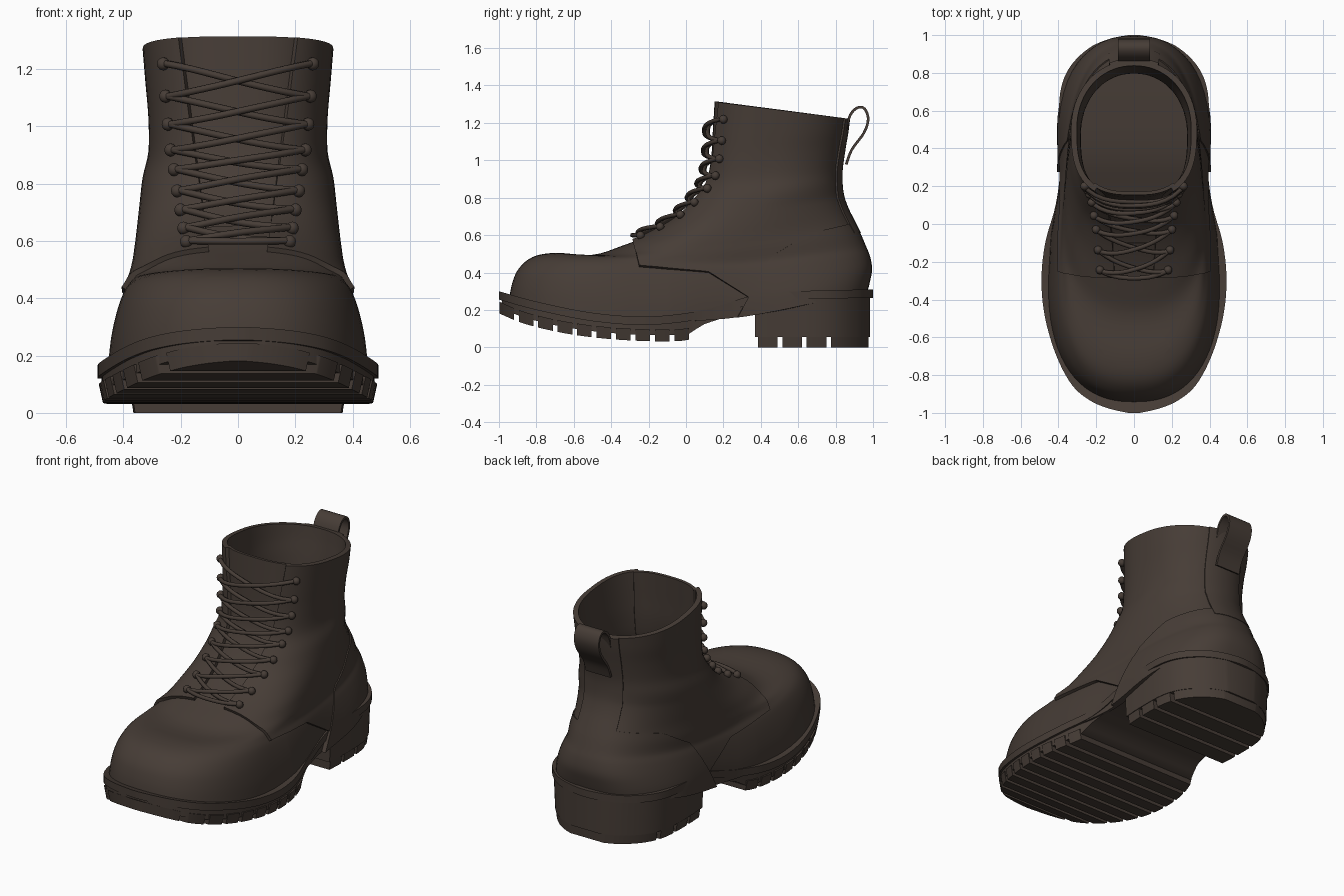
import bpy, bmesh, math
from mathutils import Vector

if "Cube" in bpy.data.objects:
    bpy.data.objects.remove(bpy.data.objects["Cube"])

leather = bpy.data.materials.new("dark_brown_leather")
leather.diffuse_color = (0.062, 0.046, 0.037, 1)
leather.use_nodes = True
leather.node_tree.nodes["Principled BSDF"].inputs["Base Color"].default_value = leather.diffuse_color


def catmull(pts, t):
    """Smooth interpolation through a list of tuples, t in index units."""
    n = len(pts) - 1
    t = min(max(t, 0), n)
    i = min(int(t), n - 1)
    f = t - i
    p0, p1, p2, p3 = (pts[min(max(k, 0), n)] for k in (i - 1, i, i + 1, i + 2))
    return [0.5 * (2 * b + (c - a) * f + (2 * a - 5 * b + 4 * c - d) * f * f
                   + (3 * b - a - 3 * c + d) * f ** 3) for a, b, c, d in zip(p0, p1, p2, p3)]


def dense(pts, n=5):
    return [catmull(pts, k / n) for k in range((len(pts) - 1) * n + 1)]


def lerp_table(table, y):
    for (y0, v0), (y1, v1) in zip(table, table[1:]):
        if y <= y1:
            return v0 + (v1 - v0) * (y - y0) / max(y1 - y0, 1e-6)
    return table[-1][1]


def finish(name, bm, thick=0):
    me = bpy.data.meshes.new(name)
    bm.to_mesh(me)
    bm.free()
    ob = bpy.data.objects.new(name, me)
    bpy.context.collection.objects.link(ob)
    me.materials.append(leather)
    bpy.ops.object.select_all(action='DESELECT')
    ob.select_set(True)
    bpy.context.view_layer.objects.active = ob
    if thick:
        m = ob.modifiers.new("thickness", 'SOLIDIFY')
        m.thickness, m.offset = thick, -1
        bpy.ops.object.modifier_apply(modifier=m.name)
    bpy.ops.object.shade_smooth_by_angle(angle=math.radians(40))
    return ob


# ---- upper surface: tilted rings (front y,z, back y,z, widest y, half width, sag)
RINGS = [
    (-.945, .26, .945, .30, -.30, .455, .14), (-.93, .34, .96, .36, -.30, .445, .11),
    (-.895, .42, .97, .42, -.30, .425, .09), (-.82, .483, .96, .48, -.26, .40, .08),
    (-.70, .505, .94, .53, -.18, .375, .07), (-.50, .495, .91, .60, 0, .36, .035),
    (-.35, .54, .88, .66, .12, .345, .02), (-.20, .60, .845, .73, .25, .335, .01),
    (-.06, .68, .82, .80, .35, .325, 0), (.03, .77, .81, .87, .42, .315, 0),
    (.10, .87, .81, .95, .46, .295, 0), (.13, 1.0, .825, 1.06, .48, .295, 0),
    (.14, 1.15, .84, 1.15, .5, .305, 0), (.15, 1.315, .85, 1.225, .5, .315, 0)]


def exponent(t, back):
    low = max(0, 1 - t / 8)
    return 2.1 + 0.9 * low if back else 2.4 + .4 * max(0, min(1, (t - 7) / 4))


def surf(a, t):
    yf, zf, yb, zb, yc, w, sag = catmull(RINGS, t)
    c, s = math.cos(a), math.sin(a)
    n = exponent(t, c < 0)
    y = yc + (yf - yc if c > 0 else yb - yc) * abs(c) ** (2 / n)
    x = math.copysign(w * abs(s) ** (2 / n), s)
    x *= 1 - .13 * max(0, 1 - t / 6) * math.exp(-((y - .28) / .27) ** 2)
    f = (y - yf) / (yb - yf)
    return Vector((x, y, zf + (zb - zf) * f - sag * math.sin(math.pi * f)))


def on_front(x, t, off):
    """Point on the front of the upper at width x, lifted off the surface."""
    w = catmull(RINGS, t)[5]
    a = math.copysign(math.asin((abs(x) / w) ** (exponent(t, False) / 2)), x)
    n = (surf(a + .04, t) - surf(a - .04, t)).cross(surf(a, t + .05) - surf(a, t - .05))
    return surf(a, t) + n.normalized() * off


COLS, ROWS = 72, 52
shell = bmesh.new()
grid = [[shell.verts.new(surf(2 * math.pi * j / COLS, 13 * i / ROWS)) for j in range(COLS)]
        for i in range(ROWS + 1)]
for i in range(ROWS):
    for j in range(COLS):
        k = (j + 1) % COLS
        shell.faces.new((grid[i][j], grid[i][k], grid[i + 1][k], grid[i + 1][j]))


def line(y0, z0, y1, z1):
    return Vector((0, y0, z0)), Vector((0, z0 - z1, y1 - y0))


def above(pl, c):
    return (c - pl[0]).dot(pl[1]) > 0


def patch(name, cuts, keep, off, thick):
    """Leather panel: part of the shell cut along planes, lifted and thickened."""
    bm = shell.copy()
    for co, no in cuts:
        bmesh.ops.bisect_plane(bm, geom=bm.verts[:] + bm.edges[:] + bm.faces[:],
                               dist=1e-4, plane_co=co, plane_no=no)
    bad = [f for f in bm.faces if not keep(f.calc_center_median())]
    bmesh.ops.delete(bm, geom=bad, context='FACES')
    bm.normal_update()
    for v, n in [(v, v.normal.copy()) for v in bm.verts]:
        v.co += n * off
    finish(name, bm, thick)


def flat_x(x):
    return Vector((x, 0, 0)), Vector((1, 0, 0))


# vamp and lower upper
v1, v2 = line(-.1, 0, -.1, 1), line(0, .5, 1, .5)
patch("vamp", [v1, v2], lambda c: c.y < -.1 or c.z < .5, 0, .02)
# tongue
patch("tongue", [v1, flat_x(.22), flat_x(-.22)],
      lambda c: abs(c.x) < .22 and -.1 < c.y < .4, -.003, .018)
# quarters with open lacing gap
qa, qb, qc = line(-.25, .43, -.28, .56), line(-.25, .43, .12, .40), line(.12, .40, .33, .27)
gap = [(Vector((s * .1, 0, .55)), Vector((s, 0, -.13))) for s in (1, -1)]
patch("quarters", [qa, qb, qc] + gap,
      lambda c: not above(qa, c) and (above(qb, c) or above(qc, c))
      and (c.y > .45 or abs(c.x) > .1 + .13 * (c.z - .55)), .018, .03)
# heel counter
cs = [line(.33, .26, .46, .49), line(.46, .49, .65, .605), line(.65, .605, .95, .67)]
patch("heel_counter", cs, lambda c: not any(above(p, c) for p in cs), .025, .025)
# back strip
b = line(0, .6, 1, .6)
patch("back_strip", [b, flat_x(.12), flat_x(-.12)],
      lambda c: abs(c.x) < .12 and c.y > .6 and c.z > .6, .028, .02)
shell.free()

# ---- pull loop at the back
bm = bmesh.new()
loop = dense([(.85, .98), (.88, 1.06), (.945, 1.15), (.967, 1.22), (.95, 1.27),
              (.92, 1.275), (.885, 1.24), (.86, 1.16)], 4)
pairs = [[bm.verts.new((x, y, z)) for x in (-.085, .085)] for y, z in loop]
for p, q in zip(pairs, pairs[1:]):
    bm.faces.new((p[0], p[1], q[1], q[0]))
finish("pull_loop", bm, .014)

# ---- sole: plan outline and height curves
OUTLINE = dense([(-1, .03), (-.975, .14), (-.93, .24), (-.85, .33), (-.7, .41), (-.5, .47),
                 (-.3, .49), (-.1, .47), (.1, .415), (.3, .39), (.5, .397), (.7, .39),
                 (.83, .34), (.93, .24), (.98, .13), (1, .03)])
TOP = dense([(-1, .30), (-.8, .245), (-.5, .185), (-.2, .165), (.1, .2), (.35, .275),
             (.6, .3), (1, .31)])
BASE = dense([(-1, .215), (-.85, .155), (-.6, .1), (-.3, .07), (0, .07), (.1, .125),
              (.35, .18), (1, .2)])


def top(y):
    return lerp_table(TOP, y)


def base(y):
    return lerp_table(BASE, y)


def slab(name, y0, y1, zt, zb, inset=0, taper=0):
    bm = bmesh.new()
    ys = [y0] + [p[0] for p in OUTLINE if y0 + .002 < p[0] < y1 - .002] + [y1]
    secs = []
    for y in ys:
        w = max(lerp_table(OUTLINE, y) - inset, .02)
        wb = max(w - taper, .015)
        secs.append([bm.verts.new(p) for p in ((-w, y, zt(y)), (w, y, zt(y)),
                                               (wb, y, zb(y)), (-wb, y, zb(y)))])
    for p, q in zip(secs, secs[1:]):
        for k in range(4):
            bm.faces.new((p[k], p[(k + 1) % 4], q[(k + 1) % 4], q[k]))
    bm.faces.new(secs[0])
    bm.faces.new(secs[-1])
    bmesh.ops.recalc_face_normals(bm, faces=bm.faces[:])
    finish(name, bm)


slab("welt", -1, 1, top, lambda y: top(y) - .045)
slab("outsole", -.985, .97, lambda y: top(y) - .03, base, .014)
for i in range(10):
    y0 = -.998 + i * .104
    slab(f"tread_lug_{i + 1}", y0, y0 + .078, lambda y: base(y) + .03,
         lambda y: base(y) - .033, .004, .014)
slab("heel_block", .37, .985, lambda y: top(y) - .04, lambda y: .055, .01, .01)
for i, (y0, y1) in enumerate(((.385, .49), (.515, .62), (.645, .75), (.775, .975))):
    slab(f"heel_lug_{i + 1}", y0, y1, lambda y: .08, lambda y: 0, .02, .012)

# ---- eyelets and laces
LACE_ROWS = [6.5, 7.2, 8.0, 8.8, 9.6, 10.3, 11.0, 11.7, 12.4]
half = [.165 + .008 * i for i in range(len(LACE_ROWS))]
bm = bmesh.new()
for t, x in zip(LACE_ROWS, half):
    for s in (1, -1):
        new = bmesh.ops.create_uvsphere(bm, u_segments=10, v_segments=6, radius=.023)["verts"]
        bmesh.ops.translate(bm, verts=new, vec=on_front(s * (x + .01), t, .03))
finish("eyelets", bm)

cu = bpy.data.curves.new("laces", 'CURVE')
cu.dimensions = '3D'
cu.bevel_depth, cu.bevel_resolution = .012, 2
cu.materials.append(leather)


def lace(t0, t1, x0, x1, lift):
    sp = cu.splines.new('POLY')
    sp.points.add(12)
    for k, p in enumerate(sp.points):
        f = k / 12
        q = on_front(x0 + (x1 - x0) * f, t0 + (t1 - t0) * f,
                     .034 + lift * math.sin(math.pi * f))
        p.co = (*q, 1)


lace(LACE_ROWS[0], LACE_ROWS[0], -half[0], half[0], 0)
for i in range(len(LACE_ROWS) - 1):
    for s in (1, -1):
        lace(LACE_ROWS[i], LACE_ROWS[i + 1], -s * half[i], s * half[i + 1], s * .01)
bpy.context.collection.objects.link(bpy.data.objects.new("laces", cu))
